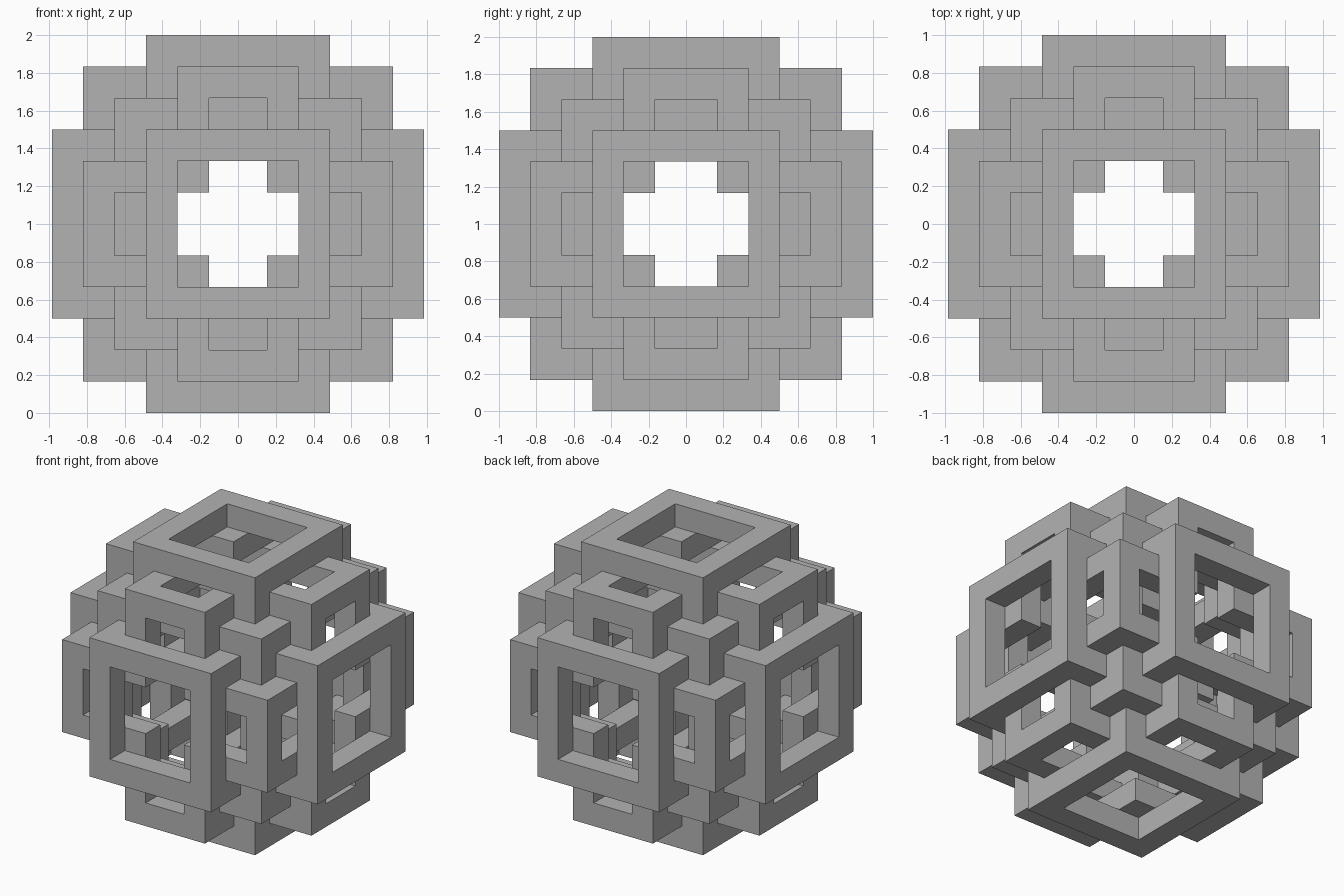
import bpy
import bmesh
from itertools import permutations, product
from mathutils import Vector

cube = bpy.data.objects.get("Cube")
if cube:
    bpy.data.objects.remove(cube)

UNIT = 1 / 6          # bar thickness
X_TRIM = 0.014        # the halves sit slightly closer together along x

grey = bpy.data.materials.new("plain grey")
grey.use_nodes = True
grey.diffuse_color = (0.45, 0.45, 0.45, 1)
grey.node_tree.nodes["Principled BSDF"].inputs["Base Color"].default_value = grey.diffuse_color


def bar(a, b, start, stop):
    """Cells of a square bar at (a, b), repeated on every axis and in every octant."""
    cells = set()
    for k in range(start, stop + 1):
        for cell in permutations((a, b, k)):
            for signs in product((0, 1), repeat=3):
                cells.add(tuple(c if s else -1 - c for c, s in zip(cell, signs)))
    return cells


def place(p):
    """Grid corner to model position."""
    x = p[0] * UNIT
    x -= X_TRIM * ((x > 0) - (x < 0))
    return Vector((x, p[1] * UNIT, p[2] * UNIT + 1))


# Bars of the three nested cages
cage = bar(3, 3, 0, 3)
face_frames = (bar(5, 2, 0, 2) | bar(2, 2, 2, 5)) - cage
edge_frames = (bar(4, 4, 0, 1) | bar(4, 1, 1, 4)) - cage - face_frames
solid = cage | face_frames | edge_frames


def build(name, cells):
    """Skin the cells, keeping only faces open to the air."""
    bm = bmesh.new()
    for cell in cells:
        for axis, side in product(range(3), (0, 1)):
            neighbour = list(cell)
            neighbour[axis] += 2 * side - 1
            if tuple(neighbour) in solid:
                continue
            u, v = (axis + 1) % 3, (axis + 2) % 3
            corners = []
            for du, dv in ((0, 0), (1, 0), (1, 1), (0, 1)):
                p = list(cell)
                p[axis] += side
                p[u] += du
                p[v] += dv
                corners.append(bm.verts.new(place(p)))
            bm.faces.new(corners if side else corners[::-1])
    bmesh.ops.remove_doubles(bm, verts=bm.verts, dist=0.0001)
    bmesh.ops.dissolve_limit(bm, angle_limit=0.01, verts=bm.verts, edges=bm.edges)
    mesh = bpy.data.meshes.new(name)
    bm.to_mesh(mesh)
    bm.free()
    mesh.materials.append(grey)
    obj = bpy.data.objects.new(name, mesh)
    bpy.context.collection.objects.link(obj)


build("inner_cage", cage)
build("face_frames", face_frames)
build("edge_frames", edge_frames)
